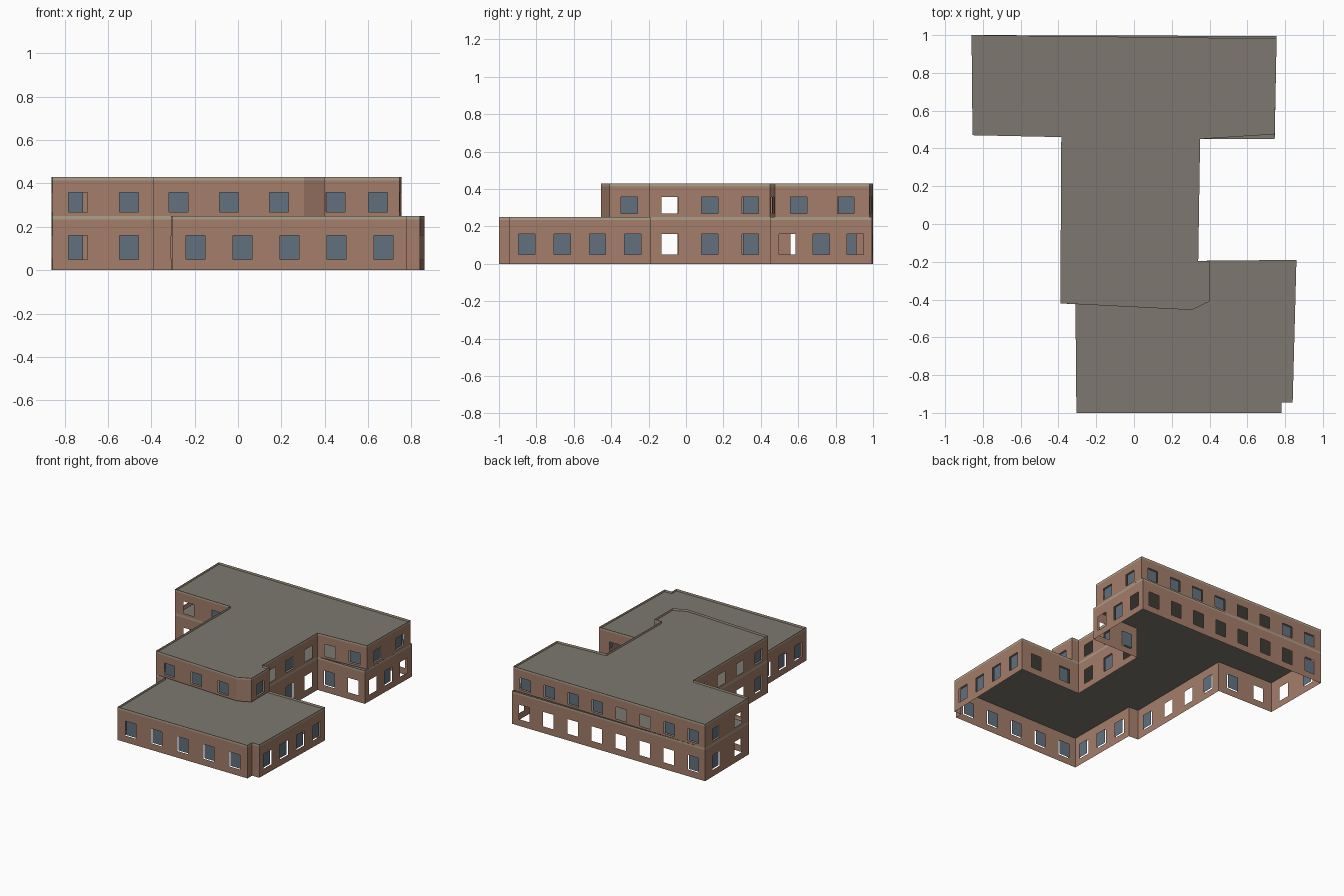
import bpy, bmesh
from mathutils import Vector

cube = bpy.data.objects.get("Cube")
if cube:
    bpy.data.objects.remove(cube, do_unlink=True)


def material(name, rgb):
    m = bpy.data.materials.new(name)
    m.use_nodes = True
    m.diffuse_color = (*rgb, 1)
    bsdf = next(n for n in m.node_tree.nodes if n.type == 'BSDF_PRINCIPLED')
    bsdf.inputs["Base Color"].default_value = (*rgb, 1)
    return m


BRICK = material("brick brown", (0.37, 0.205, 0.145))
TRIM = material("trim beige", (0.42, 0.34, 0.25))
GLASS = material("window blue", (0.12, 0.165, 0.215))
ROOF = material("roof grey", (0.205, 0.19, 0.16))

WIDTH = 0.088     # window width
RECESS = 0.012    # glass set back from the wall
BAND = 0.016      # height of the parapet trim


def make(name, bm, mat):
    bmesh.ops.remove_doubles(bm, verts=bm.verts, dist=1e-5)
    me = bpy.data.meshes.new(name)
    bm.to_mesh(me)
    bm.free()
    me.materials.append(mat)
    ob = bpy.data.objects.new(name, me)
    bpy.context.collection.objects.link(ob)


def panel(bm, a, b, low, high):
    """Upright quad between plan points a and b."""
    pts = [(a, low), (b, low), (b, high), (a, high)]
    bm.faces.new([bm.verts.new((p.x, p.y, z)) for p, z in pts])


def storey(name, plan, z0, z1, sill, head):
    """plan: corner x, y and the windows of the wall that starts there
    (g = glazed, o = open)."""
    walls, trim, glass, roof = (bmesh.new() for _ in range(4))
    corners = [Vector((x, y)) for x, y, _ in plan]
    eave = z1 - BAND
    for i, (_, _, windows) in enumerate(plan):
        a, b = corners[i], corners[(i + 1) % len(corners)]
        length = (b - a).length
        d = (b - a) / length
        inward = Vector((-d.y, d.x)) * RECESS
        panel(trim, a, b, eave, z1)
        start = a
        for k, kind in enumerate(windows):
            mid = a + d * length * (k + 0.5) / len(windows)
            left, right = mid - d * WIDTH / 2, mid + d * WIDTH / 2
            # brick pier, then brick below and above the opening
            for low, high in ((z0, sill), (sill, head), (head, eave)):
                panel(walls, start, left, low, high)
            panel(walls, left, right, z0, sill)
            panel(walls, left, right, head, eave)
            if kind == "g":
                panel(glass, left + inward, right + inward, sill, head)
            start = right
        if windows:
            for low, high in ((z0, sill), (sill, head), (head, eave)):
                panel(walls, start, b, low, high)
        else:
            panel(walls, a, b, z0, eave)
    roof.faces.new([roof.verts.new((c.x, c.y, eave)) for c in corners])
    bmesh.ops.triangulate(roof, faces=roof.faces[:])
    make(name + "_walls", walls, BRICK)
    make(name + "_parapet", trim, TRIM)
    make(name + "_windows", glass, GLASS)
    make(name + "_roof", roof, ROOF)


# Ground storey: back bar, stem and front wing
storey("ground_floor", [
    (-0.305, -1.0, "ggggg"),
    (0.78, -1.0, ""),
    (0.78, -0.945, ""),
    (0.84, -0.945, "gggg"),
    (0.86, -0.19, "og"),
    (0.34, -0.195, "ogo"),
    (0.35, 0.45, "go"),
    (0.745, 0.45, "ogo"),
    (0.755, 0.995, "ooooooog"),
    (-0.86, 1.0, "go"),
    (-0.855, 0.47, "og"),
    (-0.385, 0.46, "goog"),
    (-0.39, -0.42, ""),
    (-0.31, -0.425, "ggg"),
], 0.0, 0.25, 0.05, 0.16)

# Upper storey: back bar and stem with a cut corner
storey("upper_floor", [
    (-0.39, -0.42, "ggg"),
    (0.305, -0.455, ""),
    (0.40, -0.41, "g"),
    (0.40, -0.195, ""),
    (0.34, -0.195, "ogo"),
    (0.35, 0.45, "og"),
    (0.745, 0.475, "gg"),
    (0.755, 0.982, "ggggoogg"),
    (-0.86, 1.0, "go"),
    (-0.855, 0.47, "og"),
    (-0.385, 0.46, "goog"),
], 0.25, 0.43, 0.268, 0.358)
